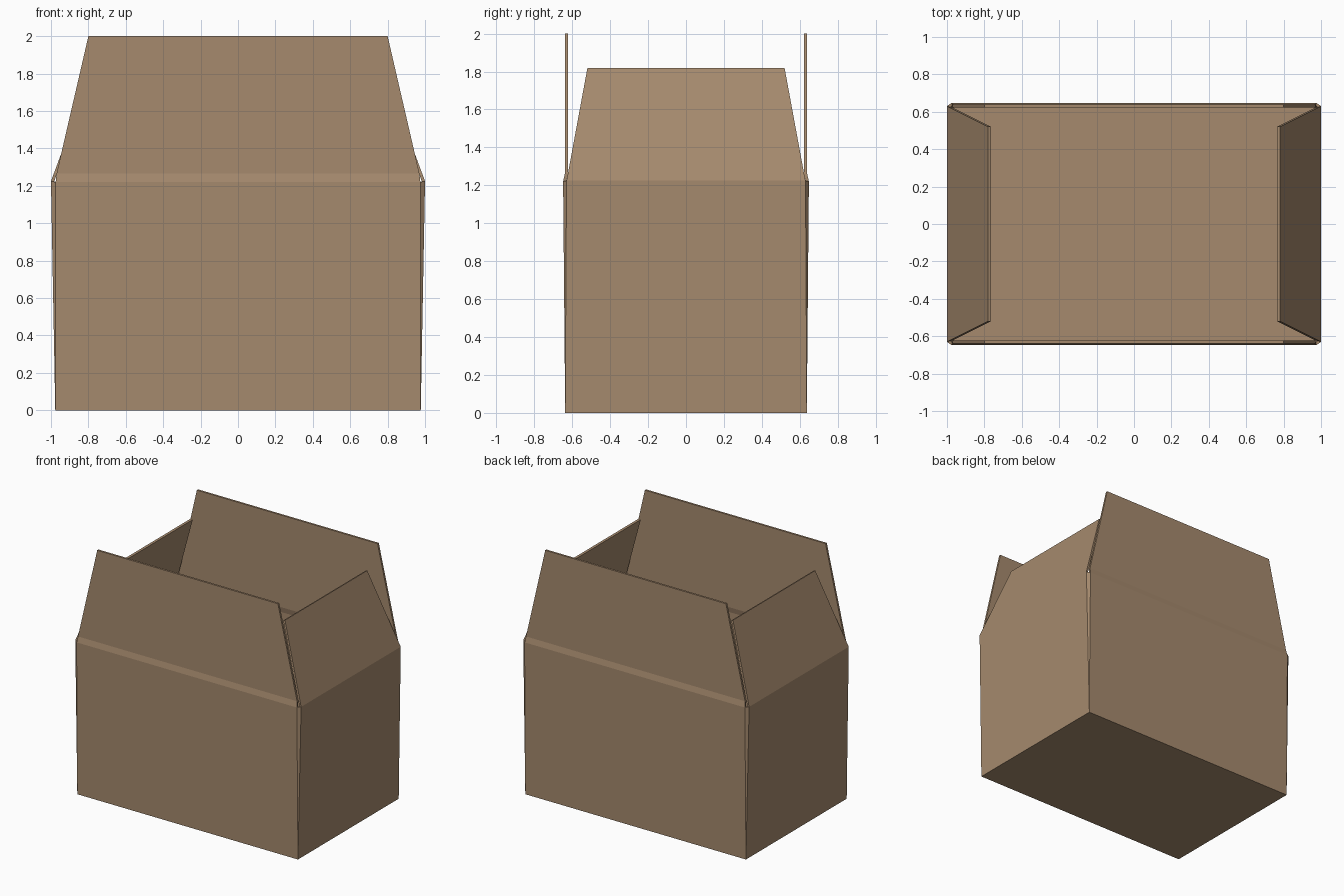
import bpy, bmesh
from mathutils import Vector

if "Cube" in bpy.data.objects:
    bpy.data.objects.remove(bpy.data.objects["Cube"])

# One cardboard colour
card = bpy.data.materials.new("brown cardboard")
card.diffuse_color = (0.38, 0.255, 0.155, 1)
card.use_nodes = True
card.node_tree.nodes["Principled BSDF"].inputs["Base Color"].default_value = card.diffuse_color

HX, HY = 0.977, 0.637          # half size of the base
# Panel profiles above the base: (half width, distance from centre, height)
LONG = [(0.975, 0.648, 1.22), (0.97, 0.638, 1.265), (0.80, 0.638, 2.0)]
SHORT = [(0.63, 1.0, 1.225), (0.622, 0.985, 1.265), (0.52, 0.78, 1.818)]
DIRS = [((1, 0), (0, -1)), ((0, 1), (1, 0)), ((-1, 0), (0, 1)), ((0, -1), (-1, 0))]

bm = bmesh.new()

# Floor
base = [bm.verts.new((x * HX, y * HY, 0)) for x, y in ((-1, -1), (1, -1), (1, 1), (-1, 1))]
bm.faces.new(base[::-1])

# Four walls, each continuing into its folded flap
rims = []
for k, (along, out) in enumerate(DIRS):
    a, o = Vector((*along, 0)), Vector((*out, 0))
    left, right = base[k], base[(k + 1) % 4]
    for i, (w, d, z) in enumerate(SHORT if k % 2 else LONG):
        up = Vector((0, 0, z))
        l2 = bm.verts.new(o * d - a * w + up)
        r2 = bm.verts.new(o * d + a * w + up)
        bm.faces.new((left, right, r2, l2))
        left, right = l2, r2
        if i == 0:
            rims.append((l2, r2))

# Narrow corner facets between neighbouring walls
for k in range(4):
    n = (k + 1) % 4
    bm.faces.new((base[n], rims[n][0], rims[k][1]))

mesh = bpy.data.meshes.new("cardboard_box")
bm.to_mesh(mesh)
bm.free()
mesh.materials.append(card)
box = bpy.data.objects.new("cardboard_box", mesh)
bpy.context.collection.objects.link(box)

# Cardboard thickness, inward
solid = box.modifiers.new("thickness", 'SOLIDIFY')
solid.thickness = 0.016
solid.offset = -1
solid.use_even_offset = True
